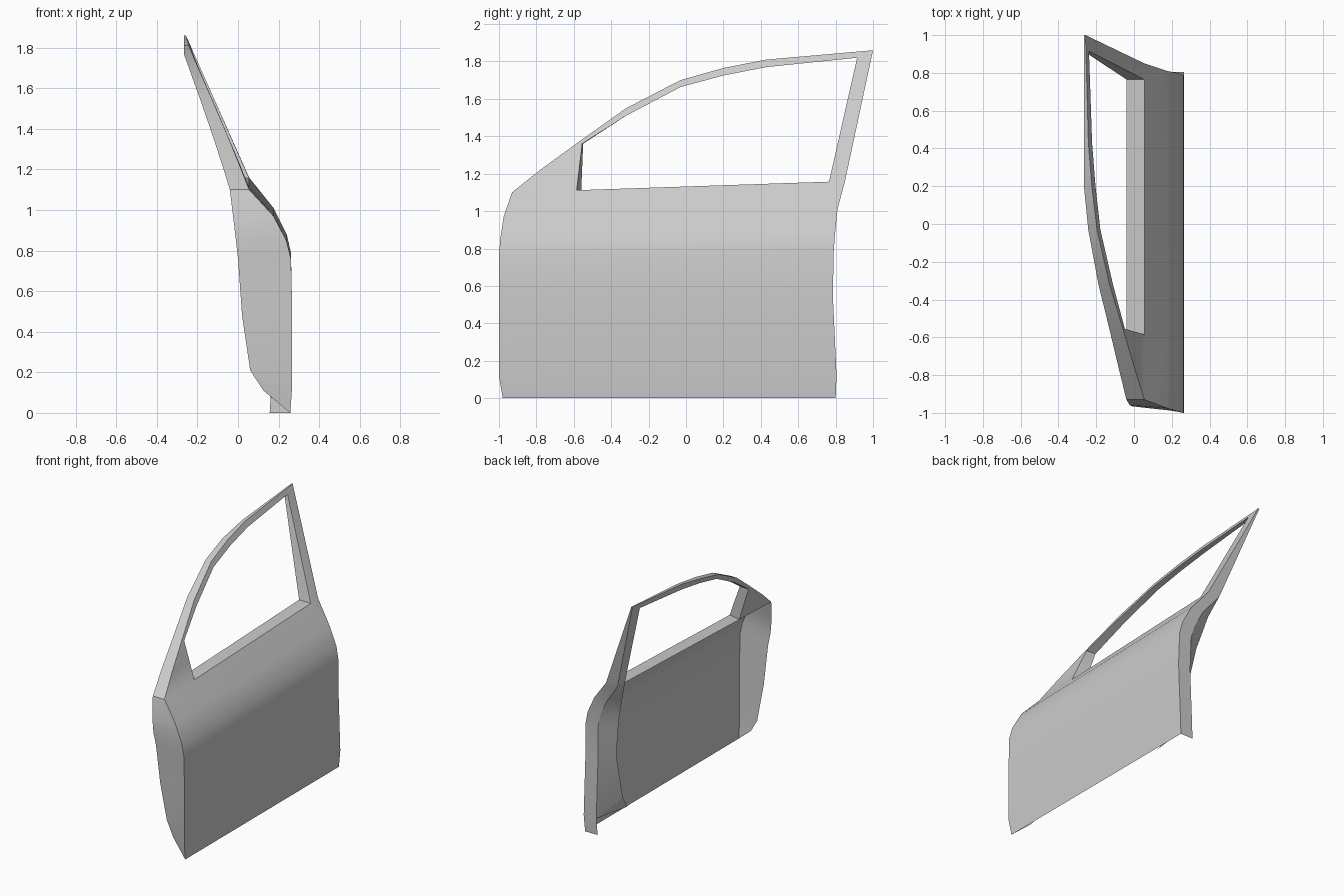
import bpy, bmesh, math
from mathutils import Vector

old = bpy.data.objects.get("Cube")
if old:
    bpy.data.objects.remove(old, do_unlink=True)

grey = bpy.data.materials.new("primer_grey")
grey.use_nodes = True
grey.diffuse_color = (0.6, 0.6, 0.6, 1)
grey.node_tree.nodes["Principled BSDF"].inputs["Base Color"].default_value = (0.6, 0.6, 0.6, 1)


def loft(name, *strips):
    """Skin faces between neighbouring rails of equal length."""
    bm = bmesh.new()
    for rails in strips:
        grid = [[bm.verts.new(p) for p in rail] for rail in rails]
        for a, b in zip(grid, grid[1:]):
            for i in range(len(a) - 1):
                bm.faces.new((a[i], a[i + 1], b[i + 1], b[i]))
    bmesh.ops.remove_doubles(bm, verts=bm.verts, dist=0.002)
    bmesh.ops.recalc_face_normals(bm, faces=bm.faces)
    mesh = bpy.data.meshes.new(name)
    bm.to_mesh(mesh)
    bm.free()
    mesh.materials.append(grey)
    obj = bpy.data.objects.new(name, mesh)
    bpy.context.collection.objects.link(obj)
    bpy.ops.object.select_all(action='DESELECT')
    obj.select_set(True)
    bpy.context.view_layer.objects.active = obj
    bpy.ops.object.shade_smooth_by_angle(angle=math.radians(32))
    return obj


# Belt line and the leaning surface of the window frame
def above_belt(y, z):
    return z - (1.10 + 0.0337 * (y + 0.93))


def outer(p):
    d = above_belt(*p)
    return Vector((0.055 - 0.40 * d - 0.07 * d * d, *p))


def inner(p, shift=0.0):
    x = outer(p).x - 0.095 + 0.085 * above_belt(*p)
    return Vector((max(x, -0.266), p[0] + shift, p[1]))


# Frame outline and window opening, matched point by point (y, z)
outline = [(-.93, 1.10), (-.78, 1.22), (-.56, 1.38), (-.32, 1.55), (-.03, 1.70),
           (.2, 1.765), (.43, 1.81), (1.0, 1.86), (.85, 1.16)]
window = [(-.585, 1.1116), (-.57, 1.235), (-.555, 1.36), (-.32, 1.51), (-.03, 1.663),
          (.2, 1.725), (.43, 1.77), (.915, 1.82), (.765, 1.157)]
rim_out, rim_in = [outer(p) for p in outline], [inner(p) for p in outline]
win_out, win_in = [outer(p) for p in window], [inner(p) for p in window]
for i in range(3):
    win_in[i].y += 0.025 - 0.01 * i

# Lower skin section: front and rear edge from belt to bottom
skin_front = [Vector(p) for p in [
    (.055, -.93, 1.10), (.175, -.975, .97), (.238, -.993, .85), (.261, -1, .76),
    (.266, -1, .55), (.266, -1, .12), (.258, -.98, 0)]]
skin_rear = [Vector(p) for p in [
    (.055, .85, 1.16), (.175, .81, 1.01), (.240, .797, .88), (.261, .79, .79),
    (.266, .785, .55), (.266, .805, .12), (.258, .80, 0)]]
columns = [[a.lerp(b, f) for a, b in zip(skin_front, skin_rear)]
           for f in (0, .194, .952, 1)]
loft("outer_panel", columns, [rim_out, win_out])

# Window frame edges, reveal and inner face
loft("frame_rim", [rim_out, rim_in])
loft("window_reveal", [win_out, win_in])
loft("frame_inner_face", [rim_in, win_in])
loft("window_sill", [[win_out[0], win_out[-1]], [win_in[0], win_in[-1]]])

# Front edge flange, hinge side
flange_edge = [(rim_in[0]), (-.022, -.96, .95), (-.01, -.965, .85), (0, -.95, .76),
               (.02, -.93, .48), (.06, -.91, .21), (.125, -.93, .11)]
loft("front_flange", [skin_front, flange_edge])

# Rear edge flange, latch side, with the inner return behind it
step = [p + Vector((-.102, 0, 0)) for p in skin_rear]
step[0] = rim_in[-1]
back_edge = [win_in[-1], (-.015, .76, 1.03), (.02, .74, .90), (.05, .715, .78),
             (.085, .685, .55), (.11, .575, .20)]
loft("rear_flange", [skin_rear, step])
loft("rear_return", [step[:6], back_edge])
loft("rear_return_foot", [[step[5], back_edge[5]], [step[5].lerp(Vector((.165, .445, .07)), .02), (.165, .445, .07)]])
